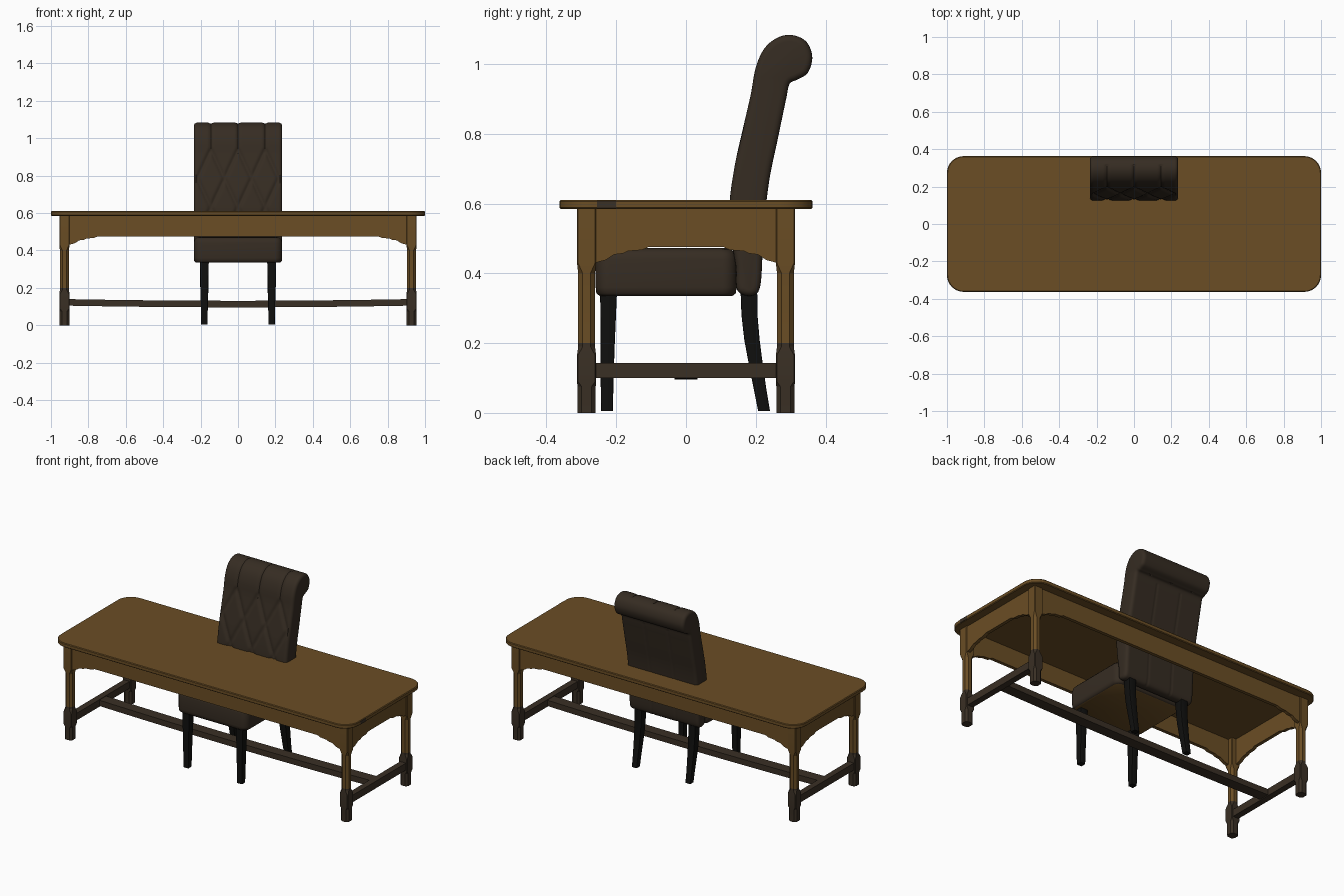
import bpy, bmesh, math
from mathutils import Vector

if "Cube" in bpy.data.objects:
    bpy.data.objects.remove(bpy.data.objects["Cube"], do_unlink=True)


def material(name, rgb):
    m = bpy.data.materials.new(name)
    m.use_nodes = True
    m.diffuse_color = (*rgb, 1)
    bsdf = next(n for n in m.node_tree.nodes if n.type == 'BSDF_PRINCIPLED')
    bsdf.inputs["Base Color"].default_value = (*rgb, 1)
    return m


OAK = material("golden_oak", (0.145, 0.075, 0.018))
DARK = material("dark_wood", (0.042, 0.029, 0.018))
FABRIC = material("brown_upholstery", (0.036, 0.025, 0.016))
BLACK = material("black_lacquer", (0.005, 0.005, 0.0045))


def loft(name, rings, mats, rule=None, angle=35):
    """Skin a list of equal rings, cap both ends, colour faces by a rule."""
    bm = bmesh.new()
    loops = [[bm.verts.new(p) for p in ring] for ring in rings]
    n = len(loops[0])
    for a, b in zip(loops, loops[1:]):
        for i in range(n):
            j = (i + 1) % n
            bm.faces.new((a[i], a[j], b[j], b[i]))
    bm.faces.new(loops[0])
    bm.faces.new(loops[-1])
    bmesh.ops.recalc_face_normals(bm, faces=bm.faces)
    if rule:
        for f in bm.faces:
            f.material_index = rule(f)
    mesh = bpy.data.meshes.new(name)
    bm.to_mesh(mesh)
    bm.free()
    for m in mats:
        mesh.materials.append(m)
    ob = bpy.data.objects.new(name, mesh)
    bpy.context.collection.objects.link(ob)
    bpy.ops.object.select_all(action='DESELECT')
    ob.select_set(True)
    bpy.context.view_layer.objects.active = ob
    bpy.ops.object.shade_smooth_by_angle(angle=math.radians(angle))
    return ob


def rounded(hx, hy, r, z, cx=0, cy=0, steps=8):
    """Rectangle ring with rounded (or, with one step, chamfered) corners."""
    pts = []
    for k, (sx, sy) in enumerate(((1, 1), (-1, 1), (-1, -1), (1, -1))):
        for i in range(steps + 1):
            a = math.pi / 2 * (k + i / steps)
            pts.append((cx + sx * (hx - r) + r * math.cos(a),
                        cy + sy * (hy - r) + r * math.sin(a), z))
    return pts


def box(name, lo, hi, mat):
    rings = [[(lo[0], lo[1], z), (hi[0], lo[1], z), (hi[0], hi[1], z), (lo[0], hi[1], z)]
             for z in (lo[2], hi[2])]
    return loft(name, rings, [mat])


# Table top with softened edges
loft("table_top", [rounded(1 - d, 0.363 - d, 0.09 - d, z) for z, d in
                   ((0.585, 0.004), (0.589, 0), (0.606, 0), (0.61, 0.004))], [OAK])
box("edge_knot", (0.985, -0.255, 0.587), (1.001, -0.2, 0.607), DARK)

# Table legs: square blocks joined by chamfered shafts
LX, LY = 0.928, 0.285
LEG = ((0, 0.026, 0.012), (0.075, 0.026, 0.012), (0.09, 0.0275, 0.003),
       (0.165, 0.0275, 0.003), (0.19, 0.024, 0.013), (0.2, 0.024, 0.013),
       (0.4, 0.024, 0.013), (0.43, 0.0275, 0.003), (0.586, 0.0275, 0.003))
for sx, side in ((1, "left"), (-1, "right")):
    for sy, end in ((-1, "front"), (1, "back")):
        loft(f"table_leg_{end}_{side}",
             [rounded(h, h, c, z, sx * LX, sy * LY, 1) for z, h, c in LEG], [OAK, DARK],
             lambda f: int(f.calc_center_median().z < 0.2), 20)

# Aprons with stepped brackets running into the legs
BRACKET = ((0, 0.43), (0.03, 0.438), (0.055, 0.454), (0.08, 0.457),
           (0.095, 0.464), (0.135, 0.467), (0.155, 0.476))


def apron(name, half, place):
    """Half-length, and a function putting (along, depth, z) into the model."""
    edge = [(-half + d, z) for d, z in BRACKET]
    edge += [(-u, z) for u, z in reversed(edge)]
    outline = edge + [(half, 0.586), (-half, 0.586)]
    loft(name, [[place(u, d, z) for u, z in outline] for d in (-0.01, 0.01)], [OAK], angle=20)


for s, a, b in ((-1, "front", "right"), (1, "back", "left")):
    apron(f"{a}_apron", LX - 0.024, lambda u, d, z: (u, s * 0.297 + d, z))
    apron(f"{b}_apron", LY - 0.024, lambda u, d, z: (s * 0.94 + d, u, z))

# Stretchers: one at each end, and a long, slightly sagging one between
for s, side in ((1, "left"), (-1, "right")):
    box(f"{side}_stretcher", (s * LX - 0.019, -0.262, 0.1), (s * LX + 0.019, 0.262, 0.143), DARK)
rings = []
for i in range(13):
    t = i / 6 - 1
    sag = 0.009 * (1 - t * t)
    x, lo, hi = t * 0.915, 0.105 - sag, 0.14 - sag
    rings.append([(x, -0.033, lo), (x, 0.033, lo), (x, 0.033, hi), (x, -0.033, hi)])
loft("long_stretcher", rings, [DARK])

# Chair seat with a wooden underside
SEAT = ((0.335, 0.012), (0.343, 0.002), (0.36, 0), (0.44, 0),
        (0.457, 0.004), (0.468, 0.014), (0.473, 0.035))
loft("chair_seat", [rounded(0.236 - d, 0.202 - d, 0.04 - d / 2, z, 0, -0.057) for z, d in SEAT],
     [FABRIC, OAK], lambda f: int(f.normal.z < -0.9), 50)

# Chair legs: straight tapered in front, curving away behind
FRONT = ((0.005, -0.227, 0.017), (0.18, -0.225, 0.02), (0.345, -0.222, 0.024))
REAR = ((0.005, 0.224, 0.017), (0.07, 0.212, 0.018), (0.14, 0.2, 0.02),
        (0.21, 0.189, 0.022), (0.28, 0.182, 0.023), (0.36, 0.18, 0.024))
for s, side in ((1, "left"), (-1, "right")):
    for end, path in (("front", FRONT), ("back", REAR)):
        loft(f"chair_leg_{end}_{side}",
             [rounded(h, h, 0.004, z, s * 0.18, y, 2) for z, y, h in path], [BLACK])

# Chair back: scrolled side profile as (y, z), smoothed into a closed curve
PROFILE = [Vector(p) for p in (
    (0.15, 0.347), (0.143, 0.42), (0.13, 0.5), (0.125, 0.6), (0.14, 0.71), (0.162, 0.81),
    (0.185, 0.91), (0.2, 0.99), (0.225, 1.045), (0.263, 1.076), (0.305, 1.083),
    (0.345, 1.064), (0.362, 1.02), (0.349, 0.975), (0.318, 0.955), (0.297, 0.943),
    (0.287, 0.9), (0.262, 0.78), (0.241, 0.68), (0.228, 0.58), (0.22, 0.46), (0.207, 0.347))]


def smooth_loop(p, steps):
    out = []
    for i in range(len(p)):
        a, b, c, d = (p[(i + k) % len(p)] for k in (-1, 0, 1, 2))
        for j in range(steps):
            t = j / steps
            out.append(0.5 * (2 * b + (c - a) * t + (2 * a - 5 * b + 4 * c - d) * t ** 2
                              + (3 * b - a - 3 * c + d) * t ** 3))
    return out


def crease(u, width):
    """1 on whole numbers, falling to 0 at the given distance."""
    return max(0, 1 - abs(u - round(u)) / width) ** 2


def tuft(x, z, n):
    """Depth of diamond tufting in front and of seams behind."""
    if n.x > 0.3:
        return 0.004 * crease(x / 0.16 + 0.5, 0.06) if z < 0.93 else 0
    if z < 0.5 or abs(x) > 0.222:
        return 0
    u, v = x / 0.145, (z - 0.94) / 0.31
    if v > 0:
        return 0.009 * crease(u, 0.12)
    return 0.012 * max(crease(u + v, 0.16), crease(u - v, 0.16))


loop = smooth_loop(PROFILE, 9)
normals = []
for i in range(len(loop)):
    t = loop[(i + 1) % len(loop)] - loop[i - 1]
    normals.append(Vector((-t.y, t.x)).normalized())

HALF, ROUND, COLS = 0.236, 0.018, 64
columns = [-HALF + ROUND * (1 - math.cos(math.pi / 2 * i / 4)) for i in range(4)]
inner = HALF - ROUND
columns += [-inner + 2 * inner * i / COLS for i in range(COLS + 1)]
columns += [-x for x in reversed(columns[:4])]
rings = []
for x in columns:
    k = max(0, abs(x) - inner) / ROUND
    edge = ROUND * (1 - math.sqrt(max(0, 1 - k * k)))
    ring = []
    for p, n in zip(loop, normals):
        q = p - n * (edge + tuft(x, p.y, n))
        ring.append((x, q.x, q.y))
    rings.append(ring)
loft("chair_back", rings, [FABRIC], angle=50)
